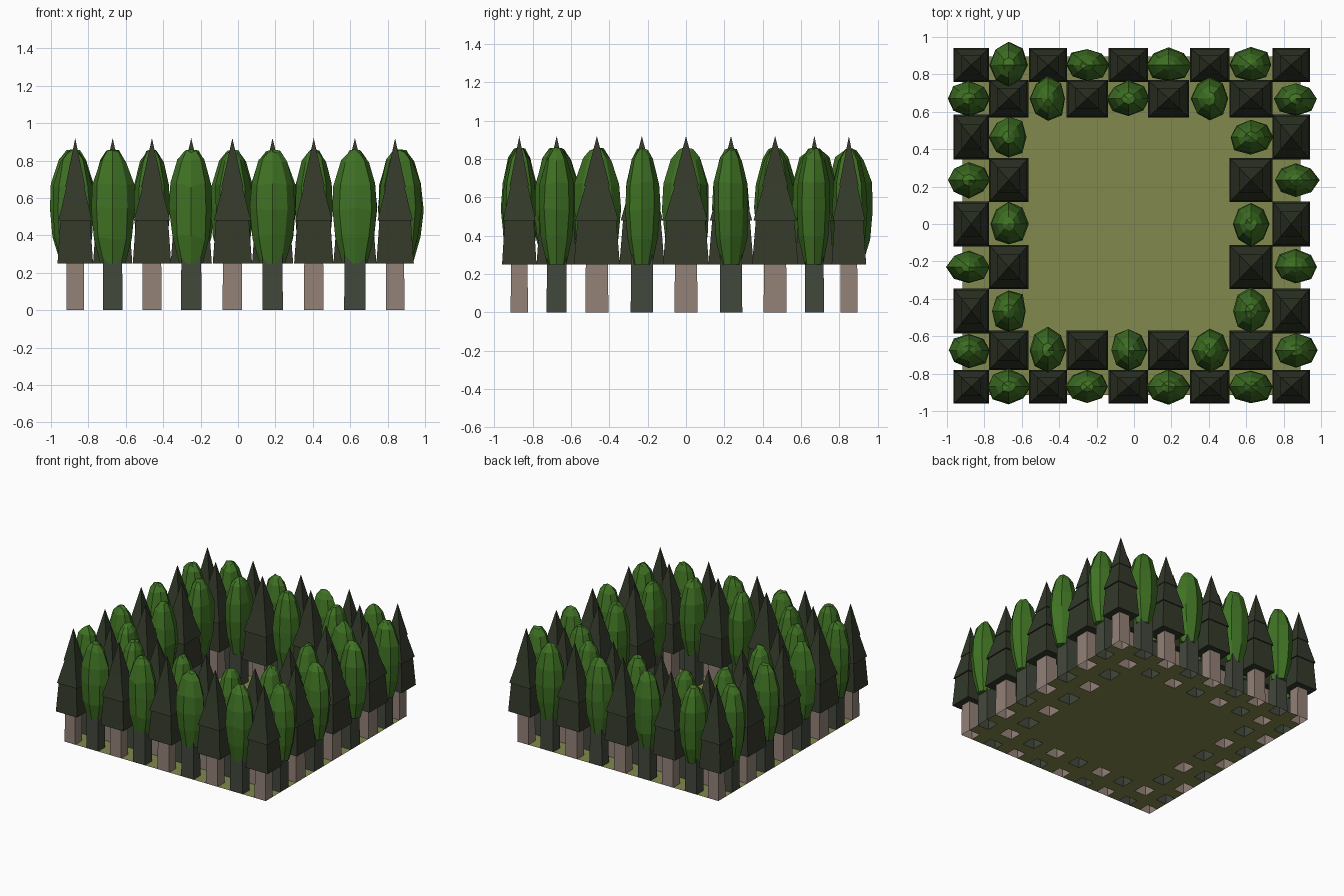
import bpy, bmesh, math, random

if "Cube" in bpy.data.objects:
    bpy.data.objects.remove(bpy.data.objects["Cube"])

random.seed(4)

# Tree grid: centre lines and cell widths; a border two cells deep is planted
XS = [-0.87, -0.67, -0.46, -0.25, -0.03, 0.185, 0.405, 0.625, 0.84]
YS = [-0.87, -0.675, -0.465, -0.23, 0.0, 0.235, 0.465, 0.67, 0.85]
WX = [0.19, 0.21, 0.205, 0.22, 0.21, 0.22, 0.21, 0.23, 0.2]
WY = [0.18, 0.21, 0.24, 0.235, 0.24, 0.235, 0.24, 0.2, 0.18]
TURNED = {(1, 8), (7, 6), (4, 7)}   # leafy crowns turned the other way
N = 9


def material(name, rgb):
    m = bpy.data.materials.new(name)
    m.diffuse_color = (*rgb, 1)
    m.use_nodes = True
    m.node_tree.nodes["Principled BSDF"].inputs["Base Color"].default_value = m.diffuse_color
    return m


GRASS = material("grass olive", (0.225, 0.25, 0.077))
PINE = material("pine dark green", (0.033, 0.041, 0.023))
LEAF = material("leaf green", (0.049, 0.165, 0.017))
BARK = material("pale bark", (0.29, 0.22, 0.185))
DARK = material("dark bark", (0.055, 0.065, 0.047))


def finish(bm, name, mat, loc=(0, 0, 0), fix=True):
    if fix:
        bmesh.ops.recalc_face_normals(bm, faces=bm.faces)
    me = bpy.data.meshes.new(name)
    bm.to_mesh(me)
    bm.free()
    me.materials.append(mat)
    ob = bpy.data.objects.new(name, me)
    ob.location = loc
    bpy.context.collection.objects.link(ob)


def planted(i, j):
    return min(i, j) < 2 or max(i, j) > N - 3


def ring(bm, hx, hy, z):
    return [bm.verts.new((sx * hx, sy * hy, z))
            for sx, sy in ((-1, -1), (1, -1), (1, 1), (-1, 1))]


def bridge(bm, a, b):
    n = len(a)
    for k in range(n):
        bm.faces.new((a[k], a[(k + 1) % n], b[(k + 1) % n], b[k]))


def trunk(i, j, mat):
    # open square tube
    bm = bmesh.new()
    hx, hy = WX[i] * 0.25, WY[j] * 0.25
    bridge(bm, ring(bm, hx, hy, 0), ring(bm, hx * 0.96, hy * 0.96, 0.3))
    finish(bm, "trunk", mat, (XS[i], YS[j], 0), fix=False)


def pine_crown(i, j):
    # three stacked square tiers: z0, z1, bottom scale, top scale
    bm = bmesh.new()
    hx, hy = WX[i] / 2, WY[j] / 2
    for z0, z1, s0, s1 in ((0.25, 0.48, 1, 0.84), (0.48, 0.66, 0.94, 0.5),
                           (0.66, 0.92, 0.56, 0)):
        low = ring(bm, hx * s0, hy * s0, z0)
        bm.faces.new(low[::-1])
        if s1:
            top = ring(bm, hx * s1, hy * s1, z1)
            bridge(bm, low, top)
            bm.faces.new(top)
        else:
            tip = bm.verts.new((0, 0, z1))
            for k in range(4):
                bm.faces.new((low[k], low[(k + 1) % 4], tip))
    finish(bm, "pine_crown", PINE, (XS[i], YS[j], 0))


def leafy_crown(i, j):
    # irregular faceted egg, longer along one axis
    bm = bmesh.new()
    along_y = (0 < i < N - 1 and 0 < j < N - 1) != ((i, j) in TURNED)
    hx, hy = (0.1, 0.118) if along_y else (0.118, 0.092)
    sides = 8
    wob = [random.uniform(0.92, 1.06) for _ in range(sides)]
    prev = None
    for z, r in ((0.25, 0.56), (0.39, 0.88), (0.54, 1.0), (0.67, 0.95),
                 (0.8, 0.62), (0.845, 0.32)):
        cur = []
        for k in range(sides):
            a = math.tau * k / sides
            s = r * wob[k] * random.uniform(0.95, 1.04)
            cur.append(bm.verts.new((hx * s * math.cos(a), hy * s * math.sin(a),
                                     z + random.uniform(-0.012, 0.012) * (z > 0.3))))
        if prev:
            bridge(bm, prev, cur)
        else:
            bm.faces.new(cur[::-1])
        prev = cur
    tip = bm.verts.new((0, 0, 0.86))
    for k in range(sides):
        bm.faces.new((prev[k], prev[(k + 1) % sides], tip))
    # outer columns lean outwards a little
    dx = -0.013 if i == 0 else 0.025 if i == N - 1 else 0
    finish(bm, "leafy_crown", LEAF, (XS[i] + dx, YS[j], 0))


# Ground sheet with an opening under every trunk
bm = bmesh.new()
gx = [x + s * w / 4 for x, w in zip(XS, WX) for s in (-1, 1)]
gy = [y + s * w / 4 for y, w in zip(YS, WY) for s in (-1, 1)]
grid = [[bm.verts.new((x, y, 0)) for y in gy] for x in gx]
for a in range(len(gx) - 1):
    for b in range(len(gy) - 1):
        if a % 2 == 0 and b % 2 == 0 and planted(a // 2, b // 2):
            continue
        bm.faces.new((grid[a][b], grid[a + 1][b],
                      grid[a + 1][b + 1], grid[a][b + 1]))
finish(bm, "ground", GRASS, fix=False)

# Trees alternate like a chequerboard around the clearing
for i in range(N):
    for j in range(N):
        if not planted(i, j):
            continue
        if (i + j) % 2 == 0:
            trunk(i, j, BARK)
            pine_crown(i, j)
        else:
            trunk(i, j, DARK)
            leafy_crown(i, j)
